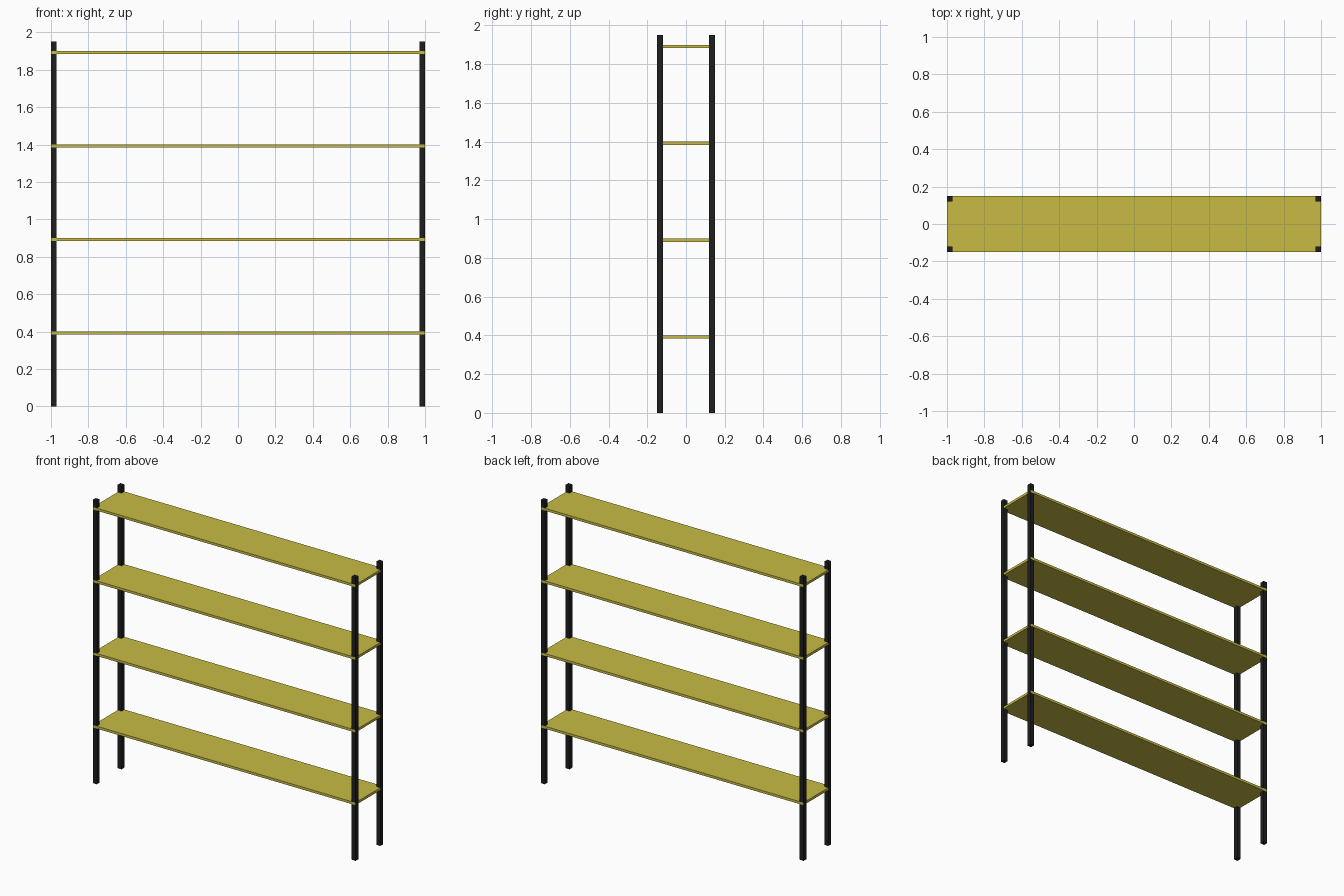
import bpy

if "Cube" in bpy.data.objects:
    bpy.data.objects.remove(bpy.data.objects["Cube"])


def material(name, color):
    m = bpy.data.materials.new(name)
    m.diffuse_color = color
    m.use_nodes = True
    m.node_tree.nodes["Principled BSDF"].inputs["Base Color"].default_value = m.diffuse_color
    return m


def box(name, size, center, mat):
    bpy.ops.mesh.primitive_cube_add(size=1, location=center)
    ob = bpy.context.object
    ob.name = name
    ob.scale = size
    bpy.ops.object.transform_apply(location=False, rotation=False, scale=True)
    ob.data.materials.append(mat)
    return ob


black = material("black_metal", (0.013, 0.013, 0.013, 1))
yellow = material("yellow_board", (0.58, 0.5, 0.06, 1))

LENGTH, DEPTH, HEIGHT = 2.0, 0.30, 1.95
POST, BOARD = 0.03, 0.017
GAP = 0.0005  # keeps flush faces from flickering

# Four square corner posts
for side, sx in (("left", -1), ("right", 1)):
    for face, sy in (("front", -1), ("back", 1)):
        x = sx * (LENGTH - POST) / 2
        y = sy * ((DEPTH - POST) / 2 - GAP)
        box(f"{face}_{side}_post", (POST, POST, HEIGHT), (x, y, HEIGHT / 2), black)

# Four shelf boards running through the posts
for i in range(4):
    top = 0.4 + 0.5 * i
    box(f"shelf_{i + 1}", (LENGTH - 2 * GAP, DEPTH, BOARD),
        (0, 0, top - BOARD / 2), yellow)
